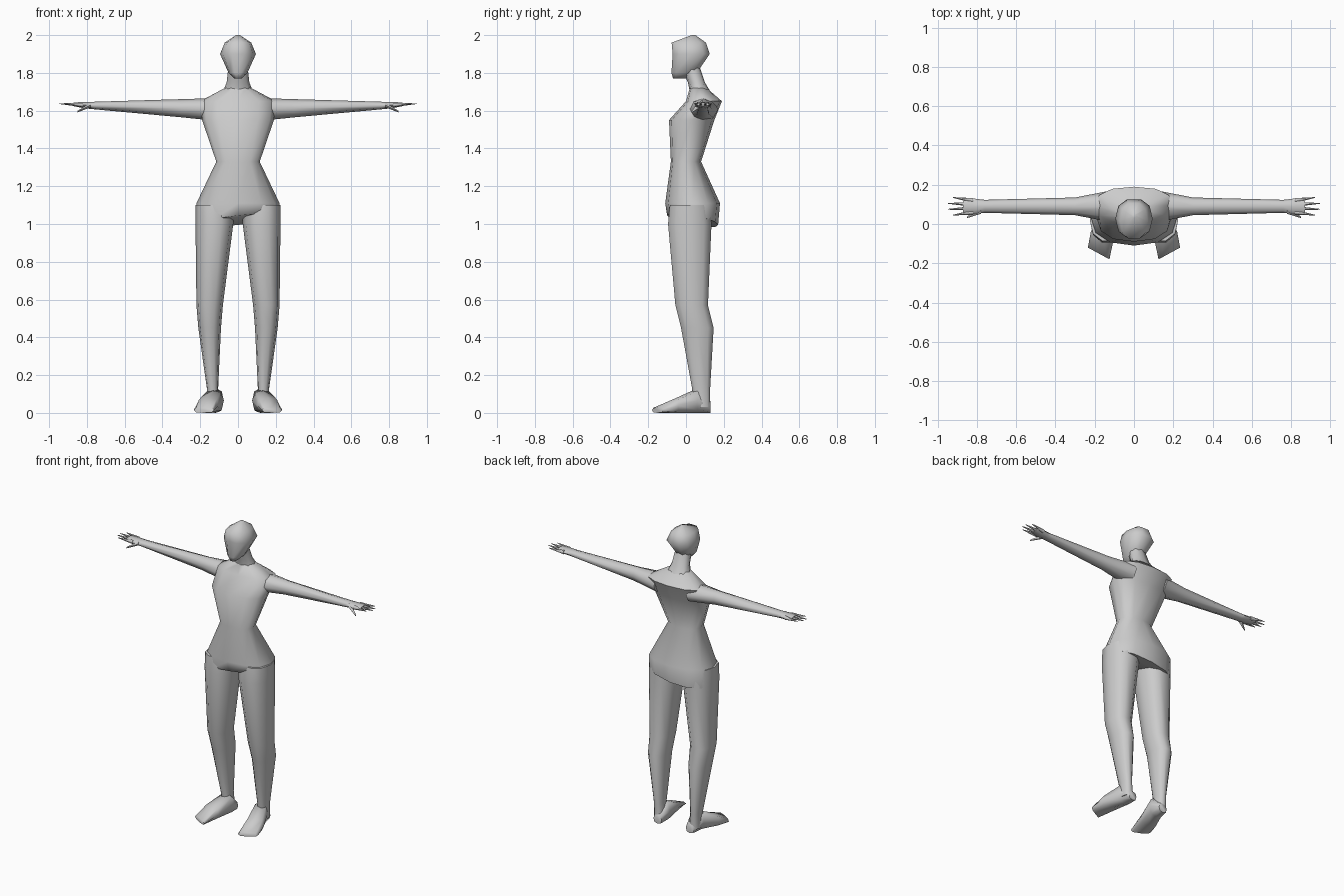
import bpy, bmesh, math
from mathutils import Vector

if "Cube" in bpy.data.objects:
    bpy.data.objects.remove(bpy.data.objects["Cube"])

grey = bpy.data.materials.new("plain grey")
grey.use_nodes = True
grey.diffuse_color = (0.6, 0.6, 0.6, 1)
shader = grey.node_tree.nodes["Principled BSDF"]
shader.inputs["Base Color"].default_value = grey.diffuse_color


def rounded(value, power):
    """Push a sine or cosine outward for a squarer outline."""
    return math.copysign(abs(value) ** power, value)


def loft(name, rings, sides=10, power=0.85):
    """Skin a run of rings, each given as (centre, half axis, half axis)."""
    bm = bmesh.new()
    loops = []
    for centre, across, along in rings:
        loop = []
        for step in range(sides):
            angle = math.tau * step / sides
            point = (Vector(centre)
                     + Vector(across) * rounded(math.cos(angle), power)
                     + Vector(along) * rounded(math.sin(angle), power))
            loop.append(bm.verts.new(point))
        loops.append(loop)
    for lower, upper in zip(loops, loops[1:]):
        for step in range(sides):
            bm.faces.new((lower[step - 1], lower[step],
                          upper[step], upper[step - 1]))
    bm.faces.new(loops[0])
    bm.faces.new(loops[-1])
    bmesh.ops.recalc_face_normals(bm, faces=bm.faces)
    mesh = bpy.data.meshes.new(name)
    bm.to_mesh(mesh)
    bm.free()
    mesh.materials.append(grey)
    part = bpy.data.objects.new(name, mesh)
    bpy.context.collection.objects.link(part)
    bpy.ops.object.select_all(action="DESELECT")
    part.select_set(True)
    bpy.context.view_layer.objects.active = part
    bpy.ops.object.shade_smooth_by_angle(angle=math.radians(70))


def level(height, half_width, front, back, middle=0, slant=0):
    """Ring lying flat, slanted up toward the left and the front if wanted."""
    return ((middle, (front + back) / 2, height),
            (half_width, 0, slant),
            (0, (back - front) / 2, -slant))


def upright(centre, half_depth, half_height):
    """Ring standing across the arm."""
    return centre, (0, half_depth, 0), (0, 0, half_height)


# Torso with a slanted tunic hem
loft("torso", [
    level(1.02, .22, -.1, .17, slant=.025),
    level(1.11, .22, -.11, .18),
    level(1.33, .115, -.08, .08),
    level(1.55, .19, -.09, .15),
    level(1.65, .2, 0, .19),
    level(1.72, .07, .02, .11),
], sides=12)

# Neck leaning forward into the skull
loft("neck", [
    level(1.7, .08, .02, .13),
    level(1.75, .06, .01, .1),
    level(1.84, .05, -.03, .07),
], sides=8)

# Head with a narrow chin, flat face and pointed crown
loft("head", [
    level(1.77, .02, -.07, 0),
    level(1.8, .05, -.08, .06),
    level(1.9, .095, -.075, .13),
    level(1.96, .07, -.08, .11),
    level(2, .01, .03, .05),
])


def build_leg(word, side):
    """Leg from under the tunic to the heel, with a splayed foot."""
    sections = [
        (1.1, .1, -.09, .13, .125),
        (1, .1, -.1, .14, .125),
        (.57, .07, -.06, .12, .15),
        (.45, .06, -.03, .15, .15),
        (.13, .03, .03, .13, .135),
        (.03, .035, .04, .13, .13),
    ]
    loft(word + "_leg", [
        level(height, half_width, front, back, side * middle)
        for height, half_width, front, back, middle in sections
    ])

    # The foot's cross-sections turn outward toward the toes
    foot = []
    for y, middle, half_width, top in [
        (.13, .12, .03, .06),
        (.06, .125, .05, .13),
        (-.05, .16, .06, .08),
        (-.15, .18, .055, .03),
    ]:
        turn = max(0, -y) / 5
        foot.append(((side * middle, y, top / 2),
                     (side * half_width, turn, 0),
                     (0, 0, top / 2)))
    loft(word + "_foot", foot, sides=8, power=.75)


def build_arm(word, side):
    """Arm held straight out, hanging below a gently falling top line."""
    arm = []
    for reach, half_depth, half_height in [
        (.12, .08, .06),
        (.3, .045, .048),
        (.76, .033, .02),
        (.82, .04, .016),
        (.87, .035, .01),
    ]:
        top = 1.67 - reach * .03
        centre = (side * reach, .09, top - half_height)
        arm.append(upright(centre, half_depth, half_height))
    loft(word + "_arm", arm, sides=8, power=1)

    # Fingers fan out from the palm, the middle ones reaching furthest
    for finger in range(4):
        spread = finger - 1.5
        tip = .96 - abs(spread) * .025
        loft(f"{word}_finger_{finger + 1}", [
            upright((side * .82, .09 + spread * .02, 1.63), .012, .013),
            upright((side * tip, .09 + spread * .03, 1.637), .002, .002),
        ], sides=6, power=1)

    # Thumb pointing forward and down
    loft(word + "_thumb", [
        upright((side * .78, .07, 1.63), .018, .014),
        upright((side * .85, .034, 1.595), .004, .005),
    ], sides=6, power=1)


for word, side in (("left", 1), ("right", -1)):
    build_leg(word, side)
    build_arm(word, side)
